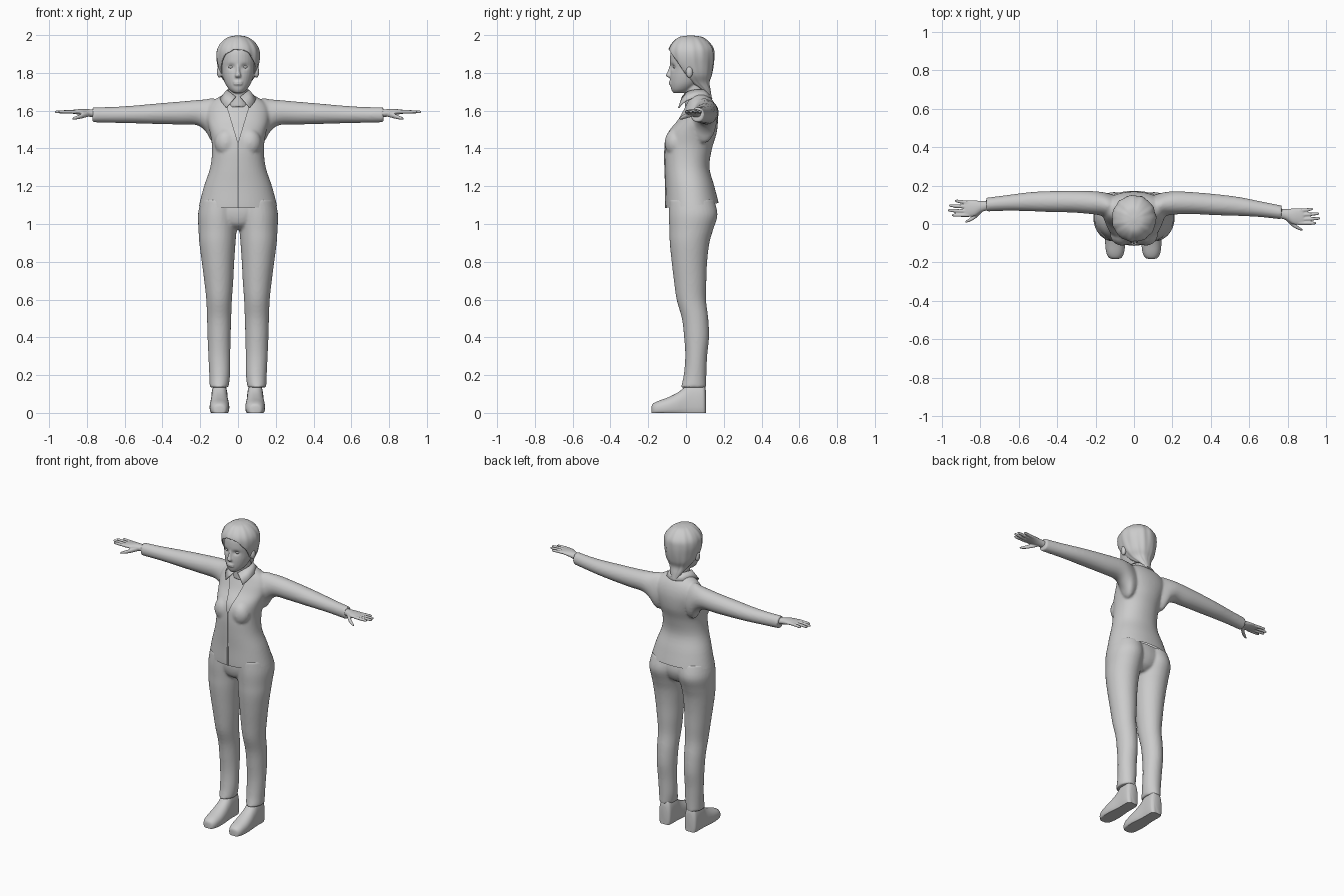
import bpy, bmesh, math
from mathutils import Vector, Matrix

if "Cube" in bpy.data.objects:
    bpy.data.objects.remove(bpy.data.objects["Cube"])

AX = {'X': (0, 1, 2), 'Y': (1, 0, 2), 'Z': (2, 0, 1)}


def spline(rows, sub):
    """Catmull-Rom resampling of a list of parameter rows."""
    out = []
    for i in range(len(rows) - 1):
        a, b, c, d = (rows[max(0, min(len(rows) - 1, i + k))] for k in (-1, 0, 1, 2))
        for j in range(sub):
            t = j / sub
            out.append([0.5 * (2 * q + (r - p) * t + (2 * p - 5 * q + 4 * r - s) * t * t
                               + (3 * q - p - 3 * r + s) * t ** 3) for p, q, r, s in zip(a, b, c, d)])
    return out + [list(rows[-1])]


def loft(bm, rings, axis='Z', n=32, sub=4, p=2.0, ripple=0.0, caps=True):
    """Rings are (t, c1, r1, c2, r2): oval sections along an axis."""
    ia, ib, ic = AX[axis]
    loops, faces = [], []
    for t, c1, r1, c2, r2 in spline(rings, sub):
        loop = []
        for k in range(n):
            a = 2 * math.pi * k / n
            ca, sa = math.cos(a), math.sin(a)
            f = 1 + ripple * math.sin(11 * a + 14 * t) + ripple * 0.6 * math.sin(17 * a)
            co = [0, 0, 0]
            co[ia] = t
            co[ib] = c1 + r1 * f * math.copysign(abs(ca) ** (2 / p), ca)
            co[ic] = c2 + r2 * f * math.copysign(abs(sa) ** (2 / p), sa)
            loop.append(bm.verts.new(co))
        loops.append(loop)
    for u, v in zip(loops, loops[1:]):
        for k in range(n):
            faces.append(bm.faces.new((u[k], u[(k + 1) % n], v[(k + 1) % n], v[k])))
    if caps:
        faces += [bm.faces.new(loops[0]), bm.faces.new(loops[-1])]
    bmesh.ops.recalc_face_normals(bm, faces=faces)


def blob(bm, loc, size):
    m = Matrix.Translation(loc) @ Matrix.Diagonal((*size, 1))
    bmesh.ops.create_uvsphere(bm, u_segments=20, v_segments=12, radius=1, matrix=m)


def fuse(bm, voxel, smooth=4):
    """Merge overlapping parts into one smooth skin."""
    me = bpy.data.meshes.new("tmp")
    bm.to_mesh(me)
    ob = bpy.data.objects.new("tmp", me)
    bpy.context.collection.objects.link(ob)
    r = ob.modifiers.new("remesh", 'REMESH')
    r.mode, r.voxel_size = 'VOXEL', voxel
    s = ob.modifiers.new("smooth", 'SMOOTH')
    s.iterations = smooth
    dg = bpy.context.evaluated_depsgraph_get()
    new = bmesh.new()
    new.from_mesh(ob.evaluated_get(dg).to_mesh())
    bpy.data.objects.remove(ob)
    return new


def cut(bm, co, no, clear=True):
    bmesh.ops.bisect_plane(bm, geom=bm.verts[:] + bm.edges[:] + bm.faces[:], dist=1e-5,
                           plane_co=co, plane_no=Vector(no).normalized(), clear_outer=clear)


def finish(name, bm, angle=50):
    me = bpy.data.meshes.new(name)
    bm.to_mesh(me)
    bm.free()
    me.shade_smooth()
    me.set_sharp_from_angle(angle=math.radians(angle))
    ob = bpy.data.objects.new(name, me)
    bpy.context.collection.objects.link(ob)
    return ob


def oval(z, rx, yf, yb):
    return (z, 0, rx, (yf + yb) / 2, (yb - yf) / 2)


def sway(s, x):
    """The left arm reaches slightly further back than the right."""
    return 0.04 * max(0, x - 0.2) / 0.56 if s < 0 else 0


# Jacket: torso, bust and sleeves fused
torso = [oval(*r) for r in (
    (1.05, .215, -.105, .18), (1.1, .206, -.108, .175), (1.2, .18, -.108, .15),
    (1.3, .147, -.112, .124), (1.4, .137, -.112, .138), (1.48, .148, -.098, .162),
    (1.55, .165, -.045, .169), (1.6, .165, -.018, .164), (1.64, .145, .0, .15),
    (1.67, .105, .01, .13), (1.69, .065, .02, .11))]
sleeve = [(.07, .09, .05, 1.55, .09), (.13, .095, .064, 1.547, .118), (.17, .105, .062, 1.574, .086),
          (.22, .11, .06, 1.59, .066), (.32, .108, .057, 1.587, .06), (.45, .099, .054, 1.583, .053),
          (.55, .091, .049, 1.58, .047), (.66, .077, .041, 1.578, .042), (.77, .06, .036, 1.578, .04)]
bm = bmesh.new()
loft(bm, torso, n=48, p=2.15)
for s in (-1, 1):
    loft(bm, [(s * x, y + sway(s, x), ry, z, rz) for x, y, ry, z, rz in sleeve], 'X')
    blob(bm, (s * .062, -.055, 1.43), (.062, .058, .075))
bm = fuse(bm, .008)
cut(bm, (0, 0, 1.095), (0, .09, -1))                     # hem
for s in (-1, 1):
    cut(bm, (0, 0, 1.43), (s, 0, -.3), clear=False)      # neckline
bmesh.ops.delete(bm, context='FACES', geom=[
    f for f in bm.faces if f.calc_center_median().y < .05
    and abs(f.calc_center_median().x) < .3 * (f.calc_center_median().z - 1.43)])
finish("jacket", bm)

# Shirt under the neckline
bm = bmesh.new()
loft(bm, [(z, x, rx - .012, y, ry - .012) for z, x, rx, y, ry in torso if z > 1.35], n=48)
finish("shirt", bm)

# Front closure strip
bm = bmesh.new()
loft(bm, [(z, 0, .004, y, .004) for z, y in
          ((1.085, -.107), (1.2, -.107), (1.3, -.111), (1.4, -.111), (1.435, -.108))], n=8)
finish("front_closure", bm)

# Collar: folded strip from nape to front points
top = [(0, .112, 1.705), (.04, .095, 1.712), (.058, .05, 1.712), (.045, .005, 1.70), (.012, -.022, 1.675)]
low = [(0, .14, 1.665), (.06, .12, 1.672), (.092, .055, 1.672), (.09, -.005, 1.65), (.062, -.042, 1.615)]
bm = bmesh.new()
for s in (-1, 1):
    a, b = ([bm.verts.new((s * x, y, z)) for x, y, z in spline(e, 4)] for e in (top, low))
    for i in range(len(a) - 1):
        bm.faces.new((a[i], a[i + 1], b[i + 1], b[i]))
bmesh.ops.remove_doubles(bm, verts=bm.verts, dist=1e-4)
bmesh.ops.recalc_face_normals(bm, faces=bm.faces)
ob = finish("collar", bm)
ob.modifiers.new("thick", 'SOLIDIFY').thickness = .005

# Trousers: two legs and hips fused
leg = [(.135, .1, .05, .04, .067), (.2, .097, .055, .048, .06), (.3, .099, .058, .054, .058),
       (.4, .1, .061, .056, .066), (.5, .1, .064, .048, .07), (.6, .1, .068, .028, .078),
       (.7, .102, .077, .022, .086), (.8, .106, .086, .018, .094), (.9, .109, .096, .019, .105),
       (.97, .108, .101, .028, .116), (1.05, .106, .106, .038, .129), (1.13, .098, .098, .03, .118)]
bm = bmesh.new()
for s in (-1, 1):
    loft(bm, [(z, s * x, rx, y, ry) for z, x, rx, y, ry in leg])
loft(bm, [(.97, 0, .06, .03, .06), (1.0, 0, .12, .03, .1), (1.06, 0, .18, .033, .118), (1.13, 0, .18, .03, .11)])
finish("trousers", fuse(bm, .008))

# Shoes: sections along y, flattened on the ground
shoe = [(-.182, .015, .035), (-.175, .033, .048), (-.15, .046, .062), (-.1, .052, .08), (-.05, .05, .104),
        (-.015, .046, .13), (.02, .044, .165), (.07, .044, .17), (.095, .04, .16), (.105, .026, .12)]
for s, side in ((-1, "left"), (1, "right")):
    bm = bmesh.new()
    cx = -.098 if s < 0 else .091
    loft(bm, [(y, cx, rx, h * .35, h * .65) for y, rx, h in shoe], 'Y', p=2.3)
    for v in bm.verts:
        v.co.z = max(0, v.co.z)
    finish(side + "_shoe", bm)

# Hands: palm, four fingers and thumb fused
fingers = [(.07, .078, .935), (.047, .054, .965), (.024, .029, .97), (.004, .004, .95)]
for s, side in ((-1, "left"), (1, "right")):
    bm = bmesh.new()
    d = sway(s, .79)
    palm = [(.74, .057, .025, 1.583, .022), (.79, .05, .028, 1.588, .02), (.83, .04, .041, 1.593, .016),
            (.87, .038, .043, 1.594, .011), (.885, .038, .04, 1.594, .008)]
    loft(bm, [(s * x, y + d, ry, z, rz) for x, y, ry, z, rz in palm], 'X', n=24)
    for y0, y1, tip in fingers:
        loft(bm, [(s * x, y + d, r, 1.594, r) for x, y, r in (
            (.86, y0, .0095), ((.87 + tip) / 2, (y0 + y1) / 2, .009), (tip - .01, y1, .0075), (tip, y1, .003))],
             'X', n=12)
    loft(bm, [(s * x, y + d, r, z, r) for x, y, z, r in (
        (.79, .035, 1.583, .015), (.825, .0, 1.572, .013), (.855, -.02, 1.563, .01), (.878, -.031, 1.557, .005))],
         'X', n=12)
    finish(side + "_hand", fuse(bm, .004, 2))

# Head: skull, neck, nose, lips and ears fused, with eye sockets pressed in
bm = bmesh.new()
loft(bm, [oval(*r) for r in (
    (1.693, .022, -.066, .0), (1.71, .045, -.077, .03), (1.74, .066, -.083, .07), (1.78, .081, -.085, .105),
    (1.82, .089, -.082, .12), (1.87, .094, -.085, .13), (1.92, .09, -.078, .125), (1.96, .068, -.05, .1),
    (1.98, .03, -.01, .06))])
loft(bm, [oval(1.62, .058, -.005, .1), oval(1.68, .05, -.004, .1), oval(1.77, .05, -.01, .1)])
loft(bm, [(1.775, 0, .012, -.084, .01), (1.786, 0, .016, -.088, .018), (1.81, 0, .01, -.084, .013),
          (1.845, 0, .008, -.076, .009)], n=16)
for z in (1.752, 1.741):
    blob(bm, (0, -.08, z), (.024, .011, .006))
for s in (-1, 1):
    blob(bm, (s * .098, .018, 1.805), (.014, .019, .032))
bm = fuse(bm, .005, 2)
for v in bm.verts:
    if v.co.y < -.03:
        e = ((abs(v.co.x) - .036) / .018) ** 2 + ((v.co.z - 1.832) / .014) ** 2
        v.co.y += .011 * math.exp(-e)
finish("head", bm)

# Eyes
bm = bmesh.new()
for s in (-1, 1):
    blob(bm, (s * .036, -.059, 1.831), (.015, .01, .008))
finish("eyes", bm)

# Hair: rippled shell with the face opening cut away
bm = bmesh.new()
loft(bm, [oval(*r) for r in (
    (1.675, .02, .11, .135), (1.71, .042, .07, .13), (1.75, .068, .0, .125), (1.79, .094, -.05, .138),
    (1.84, .108, -.085, .147), (1.89, .115, -.094, .15), (1.93, .109, -.09, .145), (1.965, .086, -.068, .12),
    (1.99, .05, -.035, .085), (1.998, .008, .015, .035))], n=72, sub=5, ripple=.014)
cut(bm, (0, -.085, 1.915), (0, -.17, -.115))
ob = finish("hair", bm)
m = ob.modifiers.new("thick", 'SOLIDIFY')
m.thickness = .006
